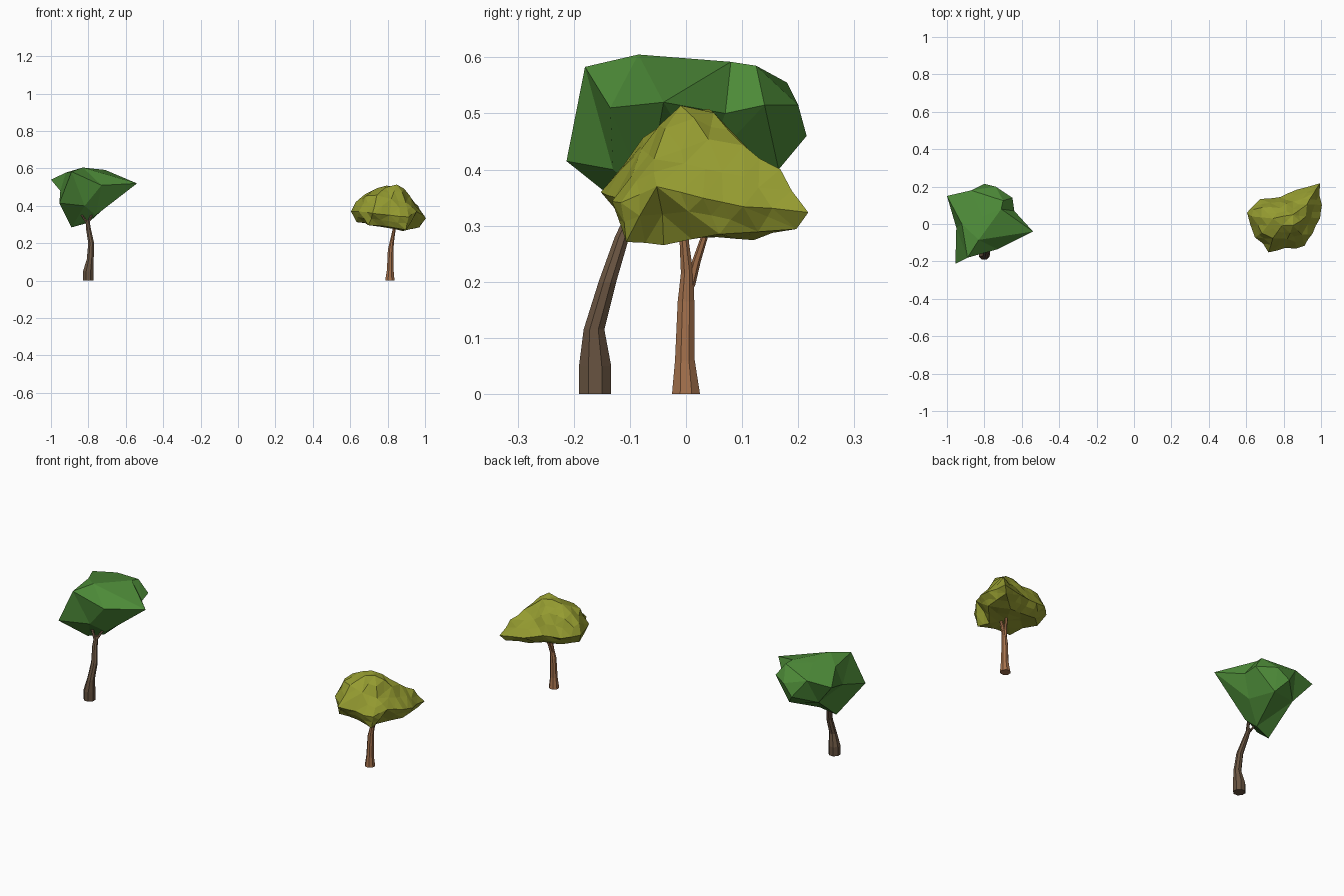
import bpy, bmesh, random
from math import cos, sin, tau
from mathutils import Vector

random.seed(4)


def finish(bm, name, mat):
    bmesh.ops.recalc_face_normals(bm, faces=bm.faces)
    me = bpy.data.meshes.new(name)
    bm.to_mesh(me)
    bm.free()
    me.materials.append(mat)
    ob = bpy.data.objects.new(name, me)
    bpy.context.collection.objects.link(ob)


def material(name, rgb):
    m = bpy.data.materials.new(name)
    m.diffuse_color = (*rgb, 1)
    return m


# faceted foliage: connect the points as seen from the centre, keeping hollows
def canopy(name, centre, points, mat, rough=0):
    bm = bmesh.new()
    c = Vector(centre)
    verts = [(bm.verts.new((Vector(p) - c).normalized()), p) for p in points]
    bmesh.ops.convex_hull(bm, input=bm.verts[:])
    for v, p in verts:
        v.co = p
    if rough:  # crumple the larger facets a little
        kept = set(bm.verts)
        long_edges = [e for e in bm.edges if e.calc_length() > .07]
        bmesh.ops.subdivide_edges(bm, edges=long_edges, cuts=1)
        for v in bm.verts:
            if v not in kept:
                v.co += (v.co - c).normalized() * random.uniform(-rough, rough)
        bmesh.ops.triangulate(bm, faces=bm.faces)
    finish(bm, name, mat)


# tapered limb through (x, y, z, radius) stations
def limb(name, path, mat, sides=8):
    bm = bmesh.new()
    rings = []
    for x, y, z, r in path:
        rings.append([bm.verts.new((x + r * cos(tau * (i + .5) / sides),
                                    y + r * sin(tau * (i + .5) / sides), z))
                      for i in range(sides)])
    for a, b in zip(rings, rings[1:]):
        for i in range(sides):
            j = (i + 1) % sides
            bm.faces.new((a[i], a[j], b[j], b[i]))
    bm.faces.new(rings[0][::-1])
    bm.faces.new(rings[-1])
    finish(bm, name, mat)


green = material("green_leaves", (.075, .26, .04))
olive = material("olive_leaves", (.30, .33, .03))
dark = material("dark_bark", (.14, .088, .052))
light = material("light_bark", (.38, .17, .075))

# green tree
canopy("green_canopy", (-.81, 0, .46), [
    (-.54, -.04, .52), (-1, .15, .54), (-.955, -.213, .415), (-.89, -.05, .285),
    (-.83, -.085, .605), (-.89, -.18, .583), (-.71, .08, .592), (-.70, .125, .585),
    (-.80, .215, .46), (-.65, .14, .515), (-.74, .2, .515), (-.75, .165, .40),
    (-.73, -.135, .51), (-.64, .07, .50), (-.76, -.07, .35), (-.80, -.03, .31),
    (-.70, .03, .40), (-.95, -.02, .48), (-.81, .04, .588), (-.87, .18, .555),
    (-.92, 0, .578), (-.90, .12, .42), (-.82, -.13, .40)], green)
limb("green_tree_trunk", [
    (-.8, -.162, 0, .031), (-.8, -.162, .05, .031), (-.79, -.164, .115, .020),
    (-.785, -.14, .20, .017), (-.80, -.114, .28, .014), (-.805, -.095, .325, .011)], dark)
for i, tip in enumerate([(-.85, -.08, .37), (-.77, -.05, .38)]):
    limb(f"green_tree_branch_{i + 1}", [(-.803, -.105, .305, .009), (*tip, .006)], dark, 6)

# olive tree
canopy("olive_canopy", (.81, .02, .38), [
    # crown
    (.85, -.01, .518), (.74, .03, .50), (.85, .05, .503), (.79, -.01, .505), (.78, .09, .46),
    # upper ring, with a hollow at the back
    (.92, .04, .455), (.92, .10, .44), (.96, .165, .40), (.85, .115, .41), (.68, .09, .45),
    (.63, .04, .42), (.68, -.05, .455), (.74, -.08, .46), (.82, -.085, .44), (.90, -.06, .42),
    # widest ring
    (.99, .213, .325), (1, .10, .335), (.99, .03, .35), (.95, -.05, .37), (.915, -.12, .34),
    (.81, -.13, .35), (.72, -.15, .36), (.65, -.07, .37), (.61, .06, .37), (.68, .13, .36),
    (.78, .15, .35), (.87, .182, .33),
    # underside
    (.97, .195, .295), (.97, .06, .285), (.90, -.11, .268), (.88, -.04, .265), (.80, -.10, .285),
    (.70, -.10, .30), (.64, .03, .315), (.70, .09, .305), (.80, .10, .29), (.82, .02, .285),
    (.88, .12, .275)], olive, .008)
limb("olive_tree_trunk", [
    (.812, 0, 0, .027), (.814, -.002, .06, .019), (.816, 0, .165, .016),
    (.824, .002, .215, .012), (.834, -.003, .27, .009), (.84, -.005, .33, .006)], light)
limb("olive_tree_branch", [
    (.82, .007, .192, .009), (.826, .018, .235, .008), (.836, .036, .29, .006),
    (.84, .045, .33, .005)], light, 6)
